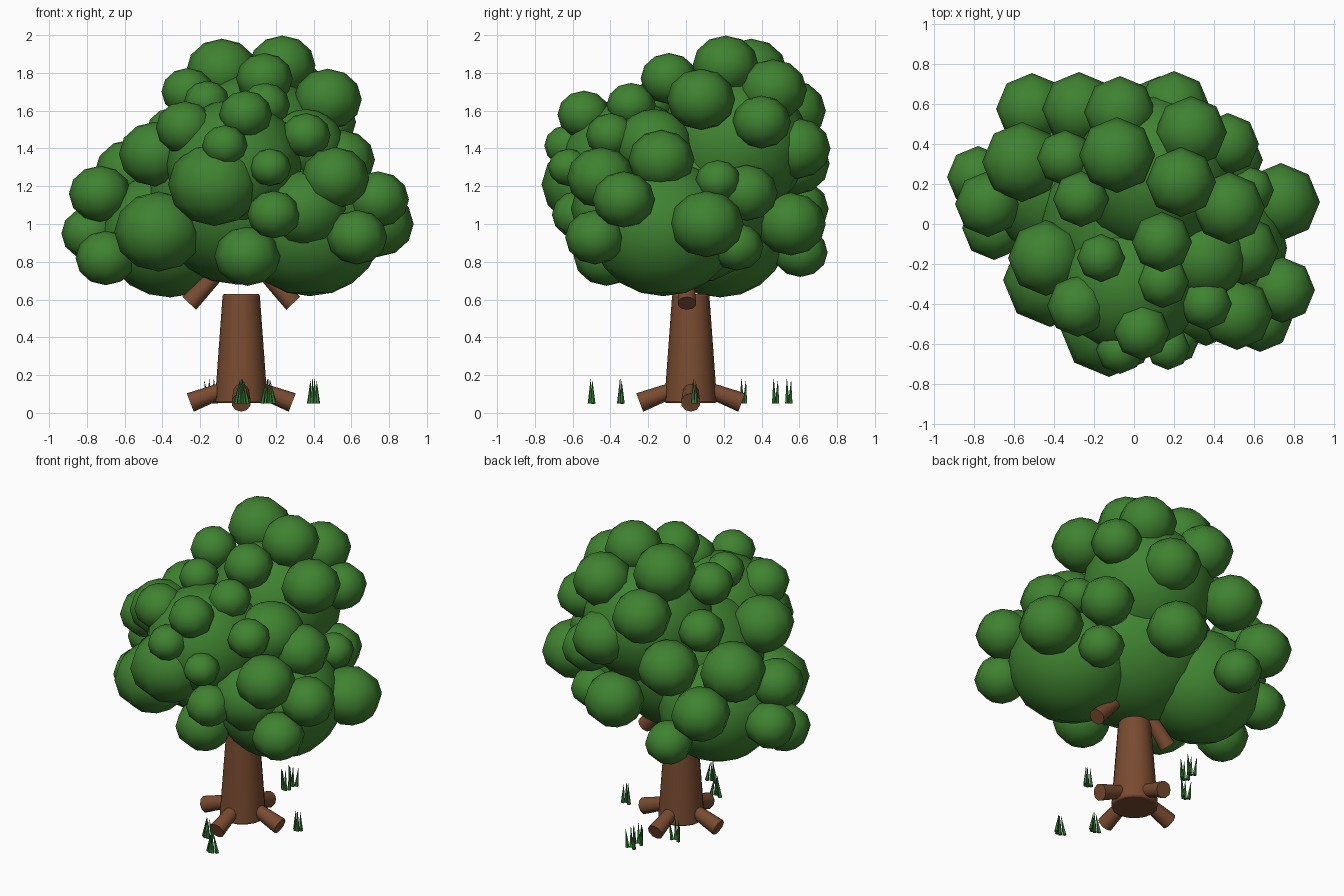
import bpy, bmesh, math
from mathutils import Matrix, Vector


def material(name, rgb):
    m = bpy.data.materials.new(name)
    m.diffuse_color = (*rgb, 1)
    return m


LEAF = material("leaf green", (0.05, 0.225, 0.03))
BARK = material("bark brown", (0.19, 0.07, 0.03))
GRASS = material("grass green", (0.035, 0.19, 0.035))


def finish(bm, name, mat, angle=None):
    mesh = bpy.data.meshes.new(name)
    bm.to_mesh(mesh)
    bm.free()
    mesh.materials.append(mat)
    ob = bpy.data.objects.new(name, mesh)
    bpy.context.collection.objects.link(ob)
    if angle:
        bpy.context.view_layer.objects.active = ob
        ob.select_set(True)
        bpy.ops.object.shade_smooth_by_angle(angle=math.radians(angle))
        ob.select_set(False)
    return ob


def balls(name, items, segments=8, rings=6, squash=0.9):
    """Slightly flattened leaf balls: x, y, z, radius."""
    bm = bmesh.new()
    for x, y, z, r in items:
        mat = Matrix.Translation((x, y, z)) @ Matrix.Diagonal((r, r, r * squash, 1))
        bmesh.ops.create_uvsphere(bm, u_segments=segments, v_segments=rings, radius=1, matrix=mat)
    return finish(bm, name, LEAF, 80)


def add_cone(bm, a, b, r1, r2, sides):
    a, b = Vector(a), Vector(b)
    d = b - a
    mat = Matrix.Translation((a + b) / 2) @ d.to_track_quat("Z", "Y").to_matrix().to_4x4()
    bmesh.ops.create_cone(bm, cap_ends=True, segments=sides, radius1=r1, radius2=r2,
                          depth=d.length, matrix=mat)


def cone(name, a, b, r1, r2, sides=10):
    bm = bmesh.new()
    add_cone(bm, a, b, r1, r2, sides)
    return finish(bm, name, BARK, 40)


# Trunk, with a softened top edge
CX, CY = 0.017, 0.025
trunk = cone("trunk", (CX, CY, 0.052), (CX, CY, 0.63), 0.14, 0.098, 16)
bev = trunk.modifiers.new("soft edge", "BEVEL")
bev.width, bev.segments, bev.limit_method = 0.012, 2, "ANGLE"

# Four roots and two branch stubs
for i, side in enumerate(("right", "back", "left", "front")):
    c, s = math.cos(i * math.pi / 2), math.sin(i * math.pi / 2)
    cone("root_" + side, (CX + 0.06 * c, CY + 0.06 * s, 0.135),
         (CX + 0.27 * c, CY + 0.27 * s, 0.055), 0.038, 0.052)
for side, s in (("left", -1), ("right", 1)):
    cone("branch_" + side, (CX + 0.275 * s, 0.005, 0.58), (CX + 0.13 * s, 0.005, 0.735), 0.05, 0.04)

# Big leaf masses that fill the crown
balls("crown_core", [
    (0.38, -0.12, 0.98, 0.385), (-0.36, 0.18, 0.95, 0.36), (0, 0, 1.13, 0.48),
    (0.1, 0.25, 1.42, 0.40), (-0.02, -0.3, 1.32, 0.36), (0.36, -0.17, 1.42, 0.20)],
    16, 10, 0.94)

# Leaf balls on each side of the crown
balls("crown_top", [
    (-0.085, 0.345, 1.81, 0.19), (0.235, 0.21, 1.84, 0.175), (0.285, 0.46, 1.71, 0.18),
    (0.475, 0.08, 1.66, 0.18), (0.14, -0.09, 1.77, 0.15), (-0.265, 0.125, 1.70, 0.14),
    (-0.165, -0.17, 1.65, 0.12), (0.145, -0.29, 1.63, 0.13), (0.47, 0.40, 1.54, 0.155)])
balls("crown_front", [
    (0.04, -0.54, 1.58, 0.14), (-0.28, -0.41, 1.51, 0.155), (-0.07, -0.63, 1.415, 0.12),
    (0.17, -0.62, 1.30, 0.11), (-0.125, -0.52, 1.21, 0.245), (0.19, -0.57, 1.05, 0.14),
    (0.05, -0.42, 0.83, 0.175), (-0.42, -0.28, 0.96, 0.235), (0.36, -0.38, 1.08, 0.23),
    (0.36, -0.40, 1.47, 0.13)])
balls("crown_right", [
    (0.515, -0.45, 1.245, 0.18), (0.63, -0.48, 0.93, 0.16), (0.74, -0.33, 1.13, 0.165),
    (0.735, 0.11, 1.0, 0.195), (0.55, -0.13, 1.34, 0.175), (0.48, 0.32, 1.165, 0.165),
    (0.48, 0.27, 0.88, 0.14), (0.58, 0.17, 1.23, 0.12)])
balls("crown_left", [
    (-0.44, -0.17, 1.37, 0.19), (-0.73, 0.10, 1.16, 0.165), (-0.78, 0.235, 0.95, 0.155),
    (-0.70, -0.02, 0.82, 0.16), (-0.56, 0.31, 1.27, 0.20), (-0.345, 0.33, 1.49, 0.14)])
balls("crown_back", [
    (-0.51, 0.575, 1.08, 0.18), (-0.275, 0.575, 1.32, 0.185), (-0.07, 0.56, 1.60, 0.18),
    (0.2, 0.585, 1.40, 0.18), (0.13, 0.555, 1.0, 0.185), (-0.3, 0.605, 0.85, 0.145)])

# Grass tufts: x, y, lean (positive spreads the tips, negative gathers them)
TUFTS = [(-0.14, 0.305, 1), (0.01, 0.475, 0.8), (0.015, 0.545, 0.8),
         (0.40, 0.045, -0.4), (0.02, -0.345, -1), (0.16, -0.5, -1)]
for n, (x, y, lean) in enumerate(TUFTS):
    bm = bmesh.new()
    wide = 0.022 if lean < -0.5 else 0.015
    for k in (-1.5, -0.5, 0.5, 1.5):
        dx, dy = k * wide, 0.008 * (1 if abs(k) > 1 else -1)
        add_cone(bm, (x + dx, y + dy, 0.05),
                 (x + dx * (1 + 0.7 * lean), y + dy * (1 + 0.5 * lean), 0.185 - 0.01 * abs(k)),
                 0.0125, 0.001, 5)
    finish(bm, "grass_tuft_%d" % (n + 1), GRASS)
